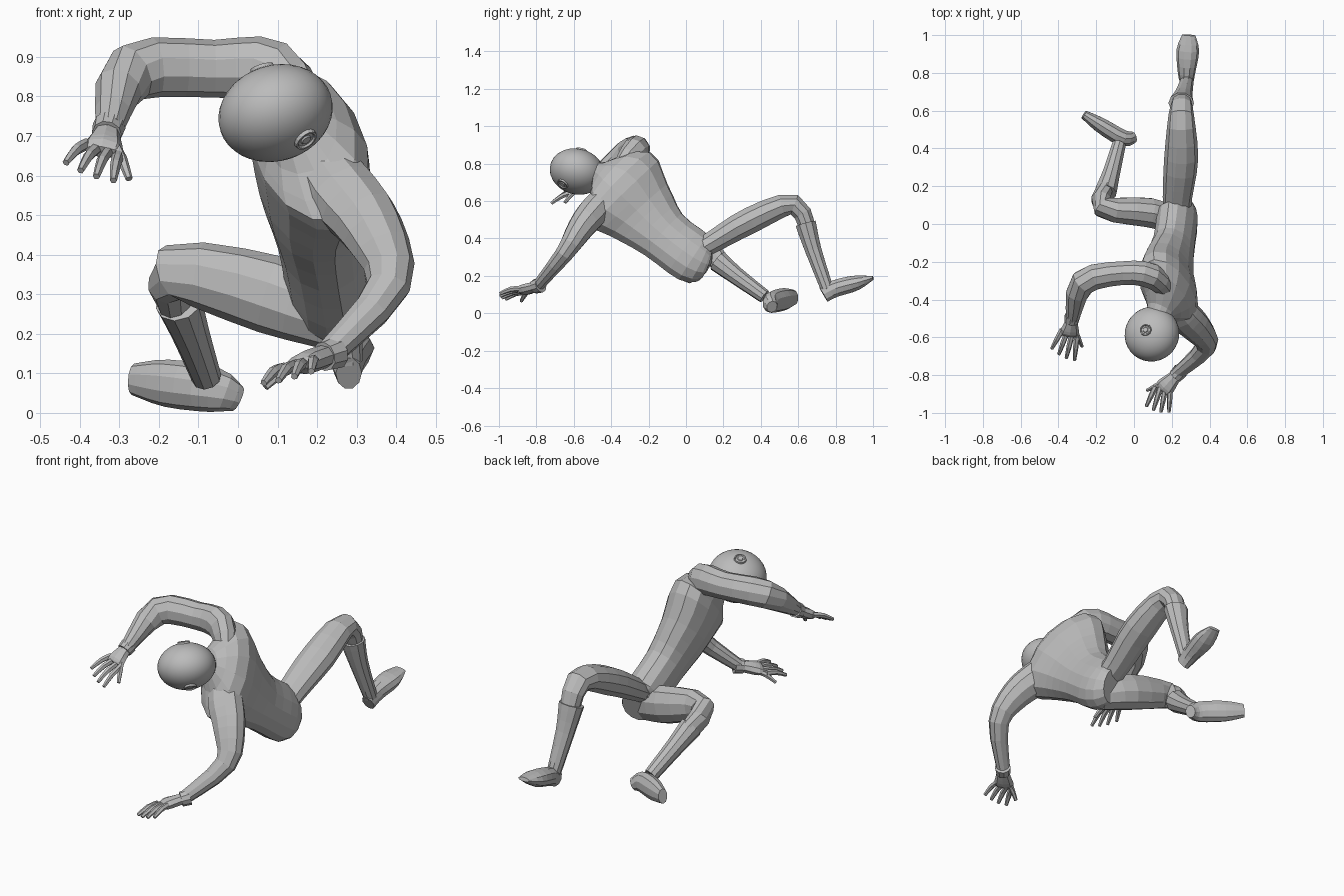
import bpy, bmesh
from math import cos, sin, pi, sqrt
from mathutils import Vector, Matrix

cube = bpy.data.objects.get("Cube")
if cube:
    bpy.data.objects.remove(cube, do_unlink=True)

GREY = (.5, .5, .5, 1)
grey = bpy.data.materials.new("plain_grey")
grey.use_nodes = True
grey.diffuse_color = GREY
grey.node_tree.nodes["Principled BSDF"].inputs["Base Color"].default_value = GREY

X_AXIS, Z_AXIS = Vector((1, 0, 0)), Vector((0, 0, 1))


def finish(name, bm):
    bmesh.ops.recalc_face_normals(bm, faces=bm.faces)
    mesh = bpy.data.meshes.new(name)
    bm.to_mesh(mesh)
    bm.free()
    mesh.materials.append(grey)
    ob = bpy.data.objects.new(name, mesh)
    bpy.context.collection.objects.link(ob)
    return ob


def spline(joints, steps):
    """Smooth curve through the joints; the fourth component is the radius."""
    p = [Vector(j) for j in joints]
    p = [p[0]] + p + [p[-1]]
    samples = []
    for before, a, b, after in zip(p, p[1:], p[2:], p[3:]):
        out, into = (b - before) / 2, (after - a) / 2
        for i in range(steps):
            t = i / steps
            ease = t * t * (3 - 2 * t)
            samples.append(a.lerp(b, ease) + out * t * (1 - t) ** 2 - into * t * t * (1 - t))
    return samples + [p[-1]]


def tube(name, joints, wide_axis, depth, sides=10, steps=3):
    """Skin elliptical rings along a spline; depth(radius, t) is the narrow radius."""
    samples = spline(joints, steps)
    centres = [s.to_3d() for s in samples]
    last = len(samples) - 1
    bm = bmesh.new()
    rings = []
    for i, centre in enumerate(centres):
        ahead = (centres[min(i + 1, last)] - centre).normalized()
        behind = (centre - centres[max(i - 1, 0)]).normalized()
        tangent = (ahead + behind).normalized()
        radius = samples[i].w
        wide = (wide_axis - tangent * wide_axis.dot(tangent)).normalized()
        narrow = tangent.cross(wide) * depth(radius, i / last)
        angles = [2 * pi * k / sides for k in range(sides)]
        rings.append([bm.verts.new(centre + wide * radius * cos(a) + narrow * sin(a))
                      for a in angles])
    for lower, upper in zip(rings, rings[1:]):
        for k in range(sides):
            n = (k + 1) % sides
            bm.faces.new((lower[k], lower[n], upper[n], upper[k]))
    bm.faces.new(rings[0])
    bm.faces.new(rings[-1])
    return finish(name, bm)


def oval(ratio):
    return lambda radius, t: radius * ratio


def tapered(start, end):
    return lambda radius, t: radius * (start + (end - start) * t)


# Torso from crotch to neck, widest across the shoulders
shoulder_line = Vector((.3, -.53, -.8)).normalized()
crotch, hips = (.22, .1, .27, .1), (.23, .04, .3, .15)
waist, ribs, chest = (.21, -.12, .42, .155), (.185, -.25, .55, .215), (.18, -.37, .675, .27)
neck, head_base = (.14, -.46, .735, .08), (.1, -.55, .76, .06)
tube("torso", [crotch, hips, waist, ribs, chest, neck, head_base], shoulder_line,
     lambda radius, t: .27 * sqrt(radius), sides=14)

# Arms: collar, shoulder, upper arm, elbow, wrist
tube("right_arm", [(.18, -.35, .75, .06), (.09, -.275, .86, .082), (-.06, -.26, .87, .073),
                   (-.27, -.31, .86, .074), (-.325, -.5, .72, .036)],
     Z_AXIS, tapered(.8, 1))
tube("left_arm", [(.19, -.39, .66, .07), (.26, -.48, .56, .093), (.34, -.56, .46, .082),
                  (.38, -.65, .32, .056), (.23, -.79, .15, .036)],
     X_AXIS, oval(.9))

# Legs: hip socket, hip, thigh, knee, boot top
tube("right_leg", [(.23, .02, .31, .07), (.23, .14, .38, .078), (.25, .35, .5, .09),
                   (.25, .58, .58, .067), (.255, .67, .4, .046)],
     X_AXIS, tapered(.75, .9))
tube("left_leg", [(.25, .01, .24, .085), (.08, .06, .3, .1),
                  (-.165, .09, .355, .072), (-.14, .22, .24, .048)],
     Z_AXIS, tapered(.8, .85))

# Boots: wide cuff down to a thin ankle
tube("right_boot", [(.25, .64, .48, .068), (.26, .68, .34, .05), (.28, .755, .13, .036)],
     X_AXIS, tapered(.85, 1))
tube("left_boot", [(-.15, .17, .28, .06), (-.12, .27, .2, .048), (-.08, .42, .09, .038)],
     Z_AXIS, oval(1))

# Feet: heel, instep, ball, toe
tube("right_foot", [(.28, .735, .1, .033), (.278, .8, .133, .046),
                    (.285, .92, .165, .06), (.29, 1, .19, .035)],
     X_AXIS, tapered(1.4, .3))
tube("left_foot", [(0, .46, .035, .033), (-.06, .455, .058, .057),
                   (-.18, .525, .075, .06), (-.265, .58, .085, .04)],
     Z_AXIS, tapered(.9, .6))


# Hands: cuff, flat palm, four fanned fingers and a thumb
def hand(side, wrist, knuckles, reach, spread):
    wrist, knuckles, reach, spread = map(Vector, (wrist, knuckles, reach, spread))

    def along(t, radius):
        return (*wrist.lerp(knuckles, t), radius)

    def digit(name, base, tip):
        middle = base.lerp(tip, .5) + Z_AXIS * .01
        tube(name, [(*base, .015), (*middle, .014), (*tip, .009)],
             spread, oval(1), sides=6, steps=2)

    tube(side + "_glove_cuff", [along(-.3, .042), along(.1, .038)], spread, oval(1), steps=1)
    tube(side + "_palm", [along(0, .032), along(.4, .042), along(.8, .052), along(1, .045)],
         spread, tapered(.9, .35), sides=8, steps=2)
    for number in range(4):
        offset = number - 1.5
        base = knuckles + spread * offset * .65 - reach * .1
        tip = knuckles + spread * offset + reach * (1.15 - abs(offset) / 10)
        digit(f"{side}_finger_{number + 1}", base, tip)
    digit(side + "_thumb", wrist.lerp(knuckles, .5) + spread * .6,
          knuckles + spread * 1.9 + reach * .2 - Z_AXIS * .03)


hand("right", (-.33, -.51, .71), (-.345, -.59, .66), (-.03, -.1, -.05), (.04, -.02, -.015))
hand("left", (.225, -.8, .145), (.15, -.88, .12), (-.025, -.1, -.03), (-.04, .01, -.01))

# Smooth round head, flattened between the ears
centre = Vector((.095, -.583, .758))
ear_axis = Vector((-.3, .25, .9))
shape = ear_axis.to_track_quat("Z", "Y").to_matrix() @ Matrix.Diagonal((.147, .147, .119))
bm = bmesh.new()
bmesh.ops.create_uvsphere(bm, u_segments=32, v_segments=20, radius=1,
                          matrix=Matrix.Translation(centre) @ shape.to_4x4())
for face in bm.faces:
    face.smooth = True
finish("head", bm)


# Ear discs: a raised rim around a low boss
def ear(name, direction):
    unit = (shape.inverted() @ Vector(direction)).normalized()
    normal = shape.inverted().transposed() @ unit
    turn = normal.to_track_quat("Z", "Y").to_matrix().to_4x4()
    bm = bmesh.new()
    bmesh.ops.create_cone(bm, cap_ends=True, segments=16, radius1=.032, radius2=.03, depth=.012)
    cap = max(bm.faces, key=lambda f: f.calc_center_median().z)
    for thickness, height in ((.005, 0), (.003, -.005), (.007, 0), (.003, .004)):
        bmesh.ops.inset_region(bm, faces=[cap], thickness=thickness, depth=height)
    bm.transform(Matrix.Translation(centre + shape @ unit) @ turn)
    finish(name, bm)


ear("right_ear", (-.3, .2, 1))
ear("left_ear", (.8, -.8, -.7))
